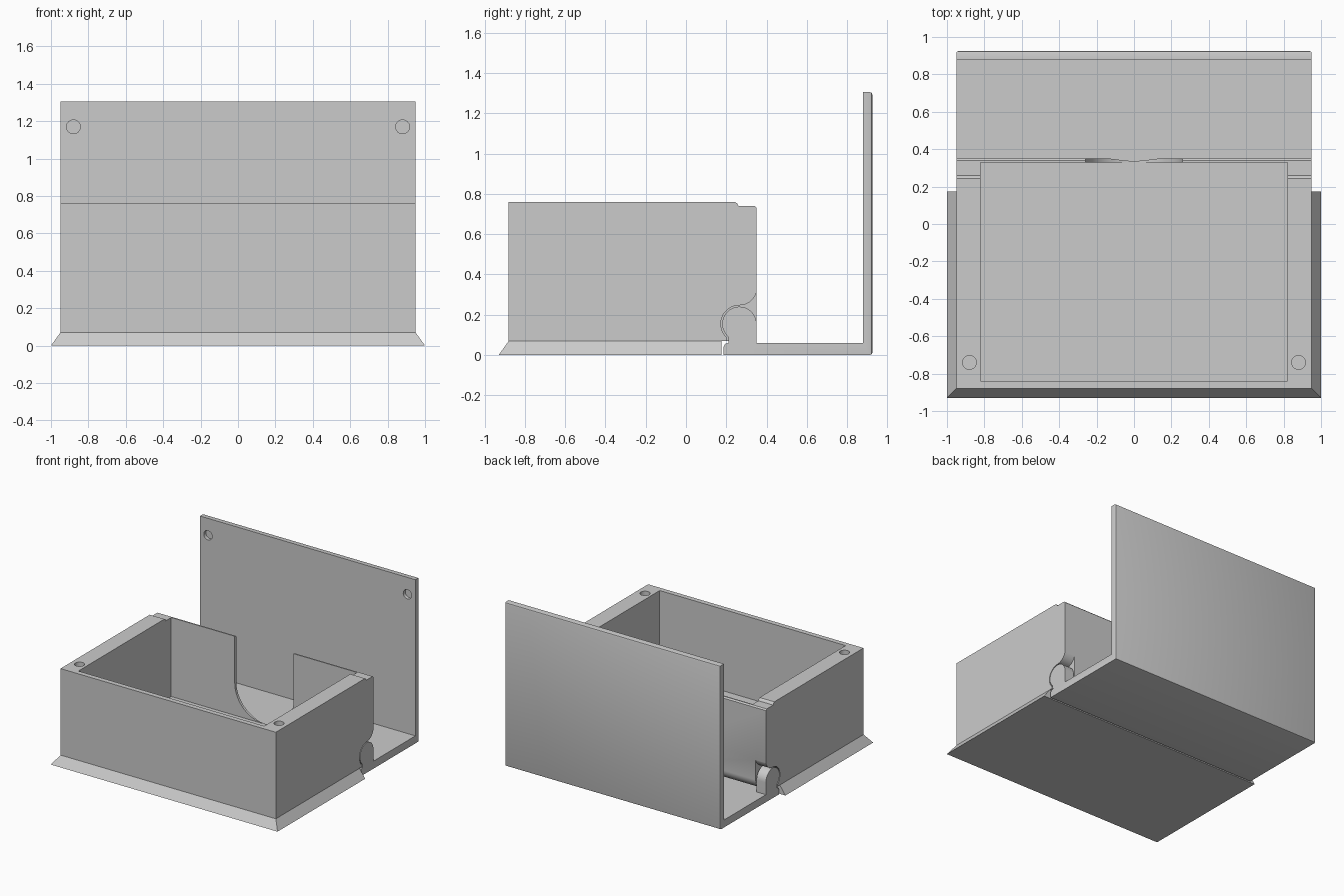
import bpy, bmesh, math
from mathutils import Vector

if "Cube" in bpy.data.objects:
    bpy.data.objects.remove(bpy.data.objects["Cube"])

grey = bpy.data.materials.new("plain_grey")
grey.use_nodes = True
colour = (0.6, 0.6, 0.6, 1)
grey.diffuse_color = colour
grey.node_tree.nodes["Principled BSDF"].inputs["Base Color"].default_value = colour

HINGE = (0.265, 0.155)   # hinge axis (y, z)
BARREL = 0.085
SOCKET = 0.092


def finish(name, bm):
    bmesh.ops.recalc_face_normals(bm, faces=bm.faces)
    mesh = bpy.data.meshes.new(name)
    bm.to_mesh(mesh)
    bm.free()
    mesh.materials.append(grey)
    obj = bpy.data.objects.new(name, mesh)
    bpy.context.collection.objects.link(obj)
    return obj


def arc(center, r, start, end, n=20):
    angles = [math.radians(start + (end - start) * i / n) for i in range(n + 1)]
    return [(center[0] + r * math.cos(a), center[1] + r * math.sin(a)) for a in angles]


def prism(name, outline, lo, hi, axis="x", bevel_back=0):
    """Extrude a 2D outline along x (outline is y, z), y (x, z) or z (x, y)."""
    place = {"x": lambda u, v: (lo, u, v), "y": lambda u, v: (u, lo, v),
             "z": lambda u, v: (u, v, lo)}[axis]
    bm = bmesh.new()
    face = bm.faces.new([bm.verts.new(place(u, v)) for u, v in outline])
    move = Vector([hi - lo if a == axis else 0 for a in "xyz"])
    made = bmesh.ops.extrude_face_region(bm, geom=[face])["geom"]
    bmesh.ops.translate(bm, vec=move, verts=[g for g in made if isinstance(g, bmesh.types.BMVert)])
    if bevel_back:
        rear = max(v.co.y for v in bm.verts) - 0.001
        edges = [e for e in bm.edges if all(v.co.y > rear for v in e.verts)]
        bmesh.ops.bevel(bm, geom=edges, offset=bevel_back, segments=2, profile=0.5, affect="EDGES")
    return finish(name, bm)


def rect(u0, u1, v0, v1):
    return [(u0, v0), (u1, v0), (u1, v1), (u0, v1)]


def combine(obj, tool, operation="DIFFERENCE"):
    mod = obj.modifiers.new("combine", "BOOLEAN")
    mod.operation, mod.solver, mod.object = operation, "EXACT", tool
    bpy.context.view_layer.objects.active = obj
    bpy.ops.object.modifier_apply(modifier=mod.name)
    bpy.data.objects.remove(tool)


# Box body with stepped rear rim and rounded rear barrel
body_side = [(-0.88, 0.07), (HINGE[0], 0.07)] + arc(HINGE, BARREL, 270, 360)
body_side += [(0.35, 0.73), (0.34, 0.74), (0.26, 0.74), (0.254, 0.752), (0.244, 0.76), (-0.88, 0.76)]
body = prism("box_body", body_side, -0.95, 0.95)
combine(body, prism("cavity", rect(-0.82, 0.82, -0.84, 0.33), 0.11, 1, "z"))

# U-shaped opening in the thin rear wall
notch = [(0.26, 1), (-0.26, 1)] + arc((0, 0.37), 0.26, 180, 360, 40)
combine(body, prism("notch", notch, 0.3, 0.4, "y"))

# Hinge sockets with coves, and blind magnet holes, at both ends
socket = [(0.2, 0.03)] + arc(HINGE, SOCKET, 228, 90, 32)
socket += arc((HINGE[0], 0.335), 0.088, 270, 360)[1:] + [(0.4, 0.335), (0.4, 0.03)]
for s in (-1, 1):
    combine(body, prism("socket", socket, s * 0.86, s * 1.1))
    combine(body, prism("hole", arc((s * 0.88, -0.74), 0.037, 0, 348.75, 31), 0.725, 0.8, "z"))

# Flared skirt forming the base
bm = bmesh.new()
low = [bm.verts.new((x, y, 0)) for x, y in rect(-1, 1, -0.93, 0.175)]
high = [bm.verts.new((x, y, 0.07)) for x, y in rect(-0.95, 0.95, -0.88, 0.175)]
bm.faces.new(low)
bm.faces.new(high)
for i in range(4):
    j = (i + 1) % 4
    bm.faces.new((low[i], low[j], high[j], high[i]))
base = finish("flared_base", bm)

# Open lid: floor flap and upright panel
lid_side = [(0.187, 0), (0.925, 0), (0.925, 1.305), (0.878, 1.305), (0.878, 0.06),
            (0.21, 0.06), (0.194, 0.055), (0.187, 0.042)]
lid = prism("lid", lid_side, -0.95, 0.95, bevel_back=0.012)

# Hinge knuckles standing on the flap, and blind holes in the panel
knuckle = [(0.35, 0.05)] + arc(HINGE, BARREL, 0, 230, 40) + [(0.212, 0.05)]
for s in (-1, 1):
    combine(lid, prism("knuckle", knuckle, s * 0.868, s * 0.95), "UNION")
    combine(lid, prism("hole", arc((s * 0.88, 1.17), 0.037, 0, 348.75, 31), 0.8, 0.905, "y"))

# Smooth the curved faces only
for obj in (body, base, lid):
    bpy.ops.object.select_all(action="DESELECT")
    obj.select_set(True)
    bpy.context.view_layer.objects.active = obj
    bpy.ops.object.shade_smooth_by_angle(angle=math.radians(25))
